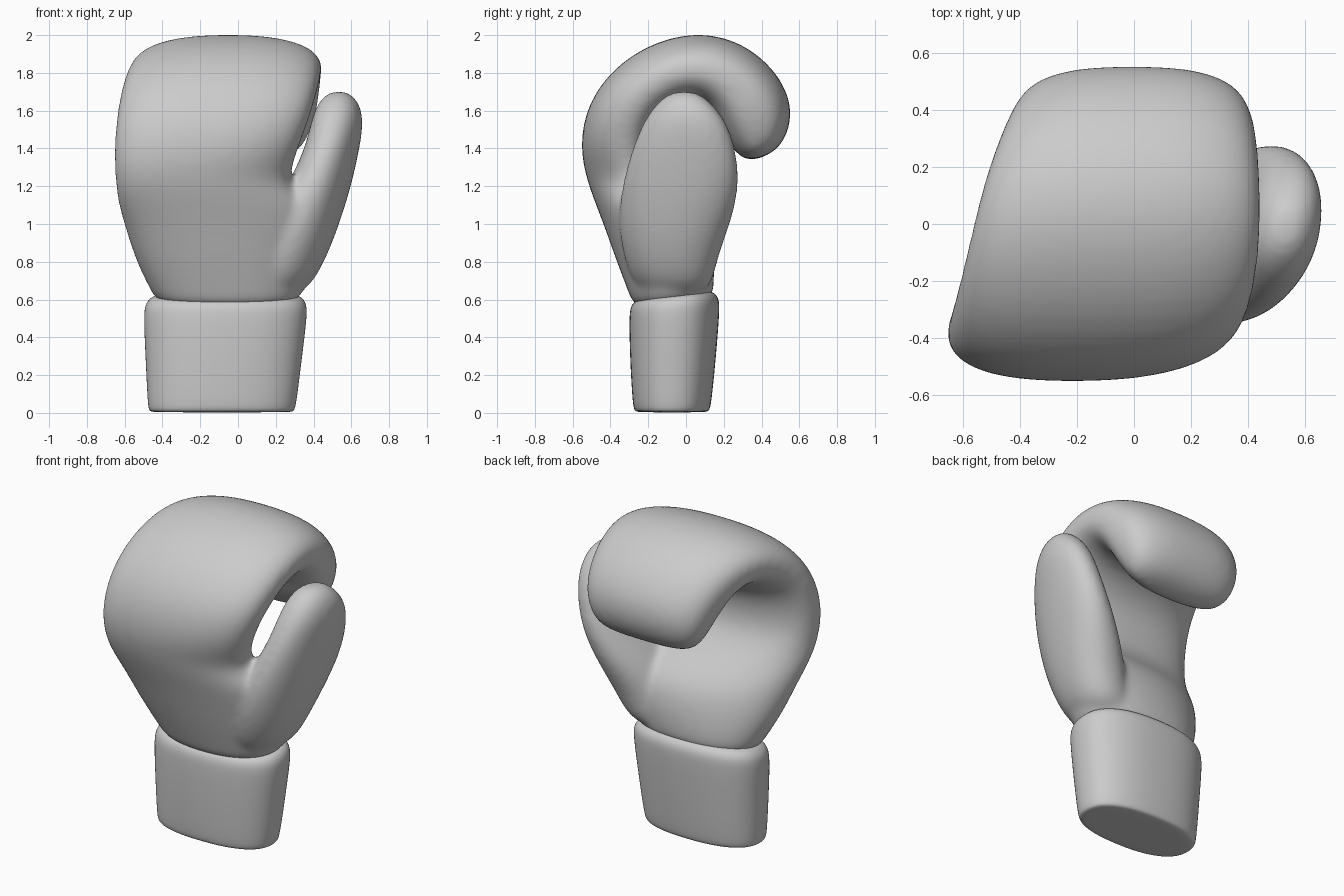
import bpy, bmesh, math
from mathutils import Vector

if "Cube" in bpy.data.objects:
    bpy.data.objects.remove(bpy.data.objects["Cube"])

SIDES = 20


def ring(center, u, v, power):
    """Superellipse section around center, with half axes u and v."""
    pts = []
    for i in range(SIDES):
        a = 2 * math.pi * (i + 0.5) / SIDES
        c, s = math.cos(a), math.sin(a)
        pts.append(center + u * math.copysign(abs(c) ** (2 / power), c)
                   + v * math.copysign(abs(s) ** (2 / power), s))
    return pts


def loft(bm, rings):
    rows = [[bm.verts.new(p) for p in r] for r in rings]
    for a, b in zip(rows, rows[1:]):
        for i in range(SIDES):
            j = (i + 1) % SIDES
            bm.faces.new((a[i], a[j], b[j], b[i]))
    bm.faces.new(rows[0][::-1])
    bm.faces.new(rows[-1])


def finish(bm, name, levels):
    bmesh.ops.recalc_face_normals(bm, faces=bm.faces)
    for f in bm.faces:
        f.smooth = True
    me = bpy.data.meshes.new(name)
    bm.to_mesh(me)
    bm.free()
    ob = bpy.data.objects.new(name, me)
    bpy.context.collection.objects.link(ob)
    m = ob.modifiers.new("subdivide", 'SUBSURF')
    m.levels = m.render_levels = levels
    return ob


def span(x0, x1, outer, inner, power, skew=0):
    """Section from its left/right x and its outer/inner (y, z) points."""
    o, i = Vector((0, *outer)), Vector((0, *inner))
    mid = (o + i) / 2 + Vector(((x0 + x1) / 2, 0, 0))
    return ring(mid, Vector(((x1 - x0) / 2, 0, 0)),
                (i - o) / 2 + Vector((skew, 0, 0)), power)


# Hand: padded section swept up the back and curled over the fingers
hand = [
    (-.42, .31, (-.27, .54), (.13, .58), 2.3, 0),
    (-.46, .34, (-.30, .62), (.15, .65), 2.3, .01),
    (-.54, .44, (-.37, .80), (.155, .79), 2.2, .07),
    (-.585, .49, (-.44, 1.0), (.13, .95), 2.2, .13),
    (-.62, .41, (-.495, 1.14), (.03, 1.06), 2.3, .13),
    (-.64, .255, (-.535, 1.26), (-.07, 1.15), 2.4, .09),
    (-.662, .30, (-.565, 1.42), (-.18, 1.29), 2.5, .03),
    (-.65, .385, (-.525, 1.65), (-.17, 1.48), 2.5, 0),
    (-.62, .43, (-.35, 1.87), (-.10, 1.58), 2.4, 0),
    (-.58, .45, (-.09, 2.0), (-.01, 1.64), 2.4, 0),
    (-.54, .45, (.16, 2.015), (.08, 1.64), 2.4, 0),
    (-.49, .44, (.38, 1.915), (.14, 1.58), 2.5, 0),
    (-.44, .425, (.53, 1.74), (.185, 1.49), 2.6, 0),
    (-.40, .385, (.57, 1.57), (.235, 1.41), 2.6, 0),
    (-.34, .33, (.515, 1.42), (.29, 1.35), 2.6, 0),
    (-.22, .20, (.43, 1.36), (.35, 1.335), 2.6, 0),
]
bm = bmesh.new()
loft(bm, [span(*s) for s in hand])

# Thumb: upright lobe, skewed so its front leans toward the hand
thumb = [
    (.60, .00, .345, -.25, .13),
    (.80, .05, .46, -.33, .16),
    (1.0, .13, .535, -.365, .24),
    (1.2, .265, .595, -.345, .29),
    (1.4, .36, .64, -.29, .27),
    (1.55, .39, .665, -.225, .215),
    (1.65, .425, .64, -.15, .13),
    (1.705, .49, .58, -.07, .05),
]
loft(bm, [ring(Vector(((a + b) / 2, (c + d) / 2, z)),
               Vector(((b - a) / 2, 0, 0)),
               Vector((.13 * (d - c) / 2, (d - c) / 2, 0)), 2.2)
          for z, a, b, c, d in thumb])
mitt = finish(bm, "padded_mitt", 2)
rm = mitt.modifiers.new("merge", 'REMESH')
rm.mode = 'VOXEL'
rm.voxel_size = 0.018
rm.use_smooth_shade = True
sm = mitt.modifiers.new("soften", 'SMOOTH')
sm.factor = 0.5
sm.iterations = 14

# Wrist cuff: flattened sleeve with rolled rims, top rim rising to the back
cuff = [
    (-.44, .27, (-.24, .003), (.09, .003)),
    (-.475, .301, (-.274, .006), (.124, .006)),
    (-.483, .313, (-.285, .04), (.136, .04)),
    (-.495, .345, (-.30, .30), (.162, .30)),
    (-.506, .373, (-.304, .50), (.182, .55)),
    (-.494, .367, (-.298, .56), (.177, .605)),
    (-.455, .335, (-.272, .60), (.15, .645)),
    (-.38, .26, (-.20, .60), (.08, .645)),
]
bm = bmesh.new()
loft(bm, [span(*s, 2.4) for s in cuff])
finish(bm, "wrist_cuff", 2)
